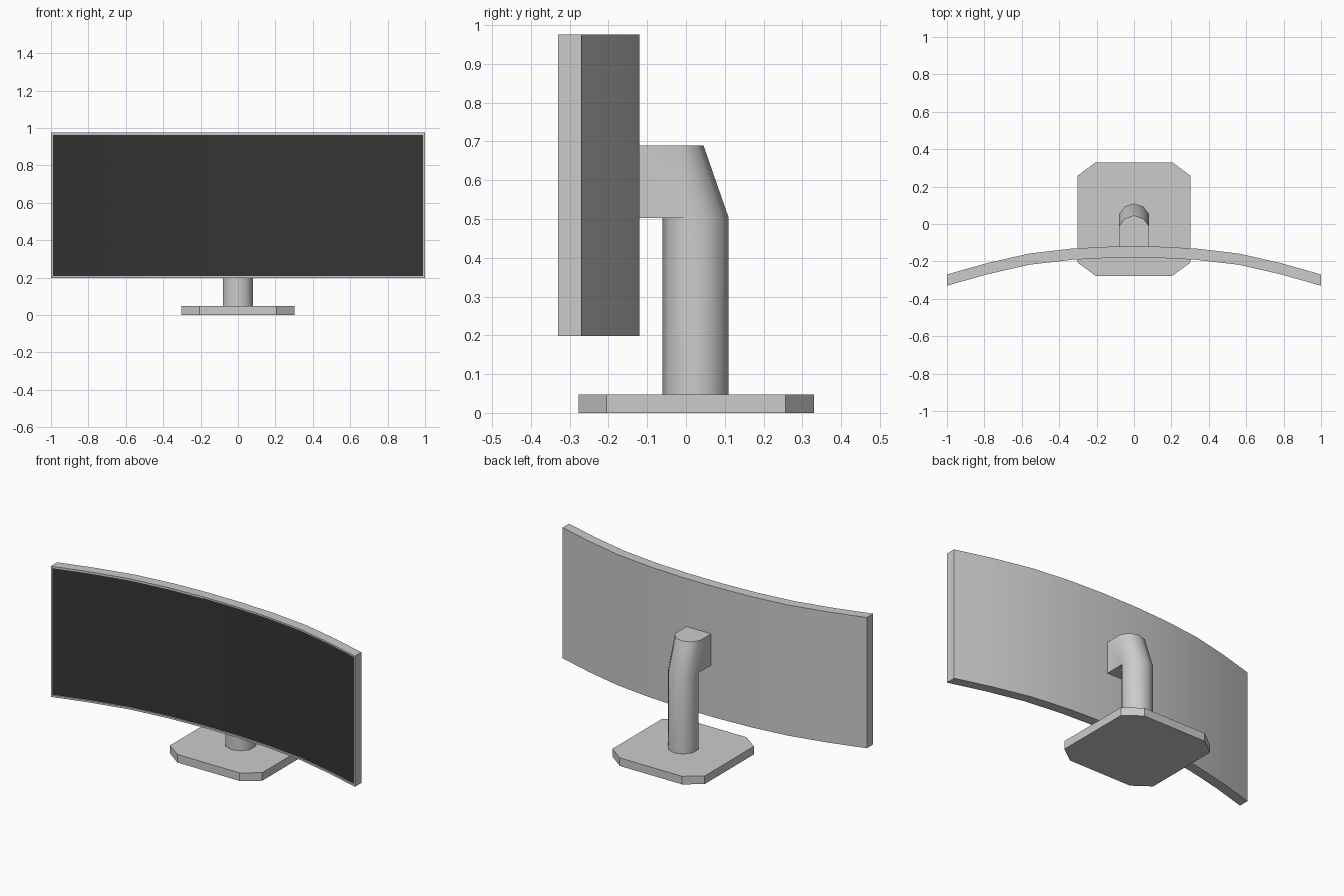
import bpy, bmesh, math
from mathutils import Vector

if "Cube" in bpy.data.objects:
    bpy.data.objects.remove(bpy.data.objects["Cube"])


def loft(name, lower, upper, material=None):
    """Solid between two matching counter-clockwise outlines of 3D points."""
    bm = bmesh.new()
    lo = [bm.verts.new(p) for p in lower]
    hi = [bm.verts.new(p) for p in upper]
    n = len(lo)
    bm.faces.new(lo[::-1])
    bm.faces.new(hi)
    for i in range(n):
        j = (i + 1) % n
        bm.faces.new((lo[i], lo[j], hi[j], hi[i]))
    bmesh.ops.recalc_face_normals(bm, faces=bm.faces[:])
    return bm


def finish(name, bm, materials=(), angle=35):
    mesh = bpy.data.meshes.new(name)
    bm.to_mesh(mesh)
    bm.free()
    obj = bpy.data.objects.new(name, mesh)
    bpy.context.collection.objects.link(obj)
    for m in materials:
        mesh.materials.append(m)
    bpy.ops.object.select_all(action='DESELECT')
    obj.select_set(True)
    bpy.context.view_layer.objects.active = obj
    bpy.ops.object.shade_smooth_by_angle(angle=math.radians(angle))
    return obj


def at(outline, z):
    return [(x, y, z) for x, y in outline]


def paint(name, value):
    m = bpy.data.materials.new(name)
    m.diffuse_color = (value, value, value, 1)
    m.use_nodes = True
    m.node_tree.nodes["Principled BSDF"].inputs["Base Color"].default_value = m.diffuse_color
    return m


# Base plate: rectangle with clipped corners
base = [(0.303, -0.205), (0.303, 0.257), (0.205, 0.33), (-0.205, 0.33),
        (-0.303, 0.257), (-0.303, -0.205), (-0.205, -0.277), (0.205, -0.277)]
finish("base_plate", loft("base_plate", at(base, 0), at(base, 0.048)), angle=20)

# Stand: ten-sided column whose top leans forward into a boxy arm
R, CY, BEND, TOP = 0.085, 0.025, 0.503, 0.69
ring = [(R * math.cos(math.radians(18 + 36 * i)),
         CY + R * math.sin(math.radians(18 + 36 * i))) for i in range(10)]
bm = bmesh.new()
foot, bend = ([bm.verts.new(p) for p in at(ring, z)] for z in (0.048, BEND))
top = [bm.verts.new((x, y - 0.065, TOP)) for x, y in ring[:5]]
(al, ar, bl, br) = [bm.verts.new((x, -0.125, z))
                    for z in (BEND, TOP) for x in (-ring[0][0], ring[0][0])]
for i in range(10):
    j = (i + 1) % 10
    bm.faces.new((foot[i], foot[j], bend[j], bend[i]))
for i in range(4):
    bm.faces.new((bend[i], bend[i + 1], top[i + 1], top[i]))
bm.faces.new(foot[::-1])
bm.faces.new(top + [bl, br])
bm.faces.new((al, ar, br, bl))
bm.faces.new((ar, bend[9], bend[0], top[0], br))
bm.faces.new((al, bl, top[4], bend[4], bend[5]))
bm.faces.new((ar, al) + tuple(bend[5:10]))
bmesh.ops.recalc_face_normals(bm, faces=bm.faces[:])
finish("stand", bm, angle=40)

# Curved display: housing with a recessed dark panel in the front
half = [(0.11, -0.12), (0.33, -0.131), (0.56, -0.158), (0.785, -0.209), (1.0, -0.27)]
back = [(-x, y) for x, y in half[::-1]] + half
bm = bmesh.new()
rows = [[bm.verts.new((x, y - dy, z)) for x, y in back]
        for dy, z in ((0, 0.198), (0, 0.975), (0.06, 0.975), (0.06, 0.198))]
front = []
for k in range(4):
    a, b = rows[k], rows[(k + 1) % 4]
    for i in range(len(back) - 1):
        f = bm.faces.new((a[i], a[i + 1], b[i + 1], b[i]))
        if k == 2:
            front.append(f)
for i in (0, -1):
    bm.faces.new([r[i] for r in rows])
bmesh.ops.recalc_face_normals(bm, faces=bm.faces[:])
for thick, depth in ((0.011, 0), (0.001, -0.006)):
    bmesh.ops.inset_region(bm, faces=front, thickness=thick, depth=depth,
                           use_even_offset=True, use_boundary=True)
for f in front:
    f.material_index = 1
finish("curved_display", bm, (paint("housing_grey", 0.8), paint("panel_dark", 0.035)))
